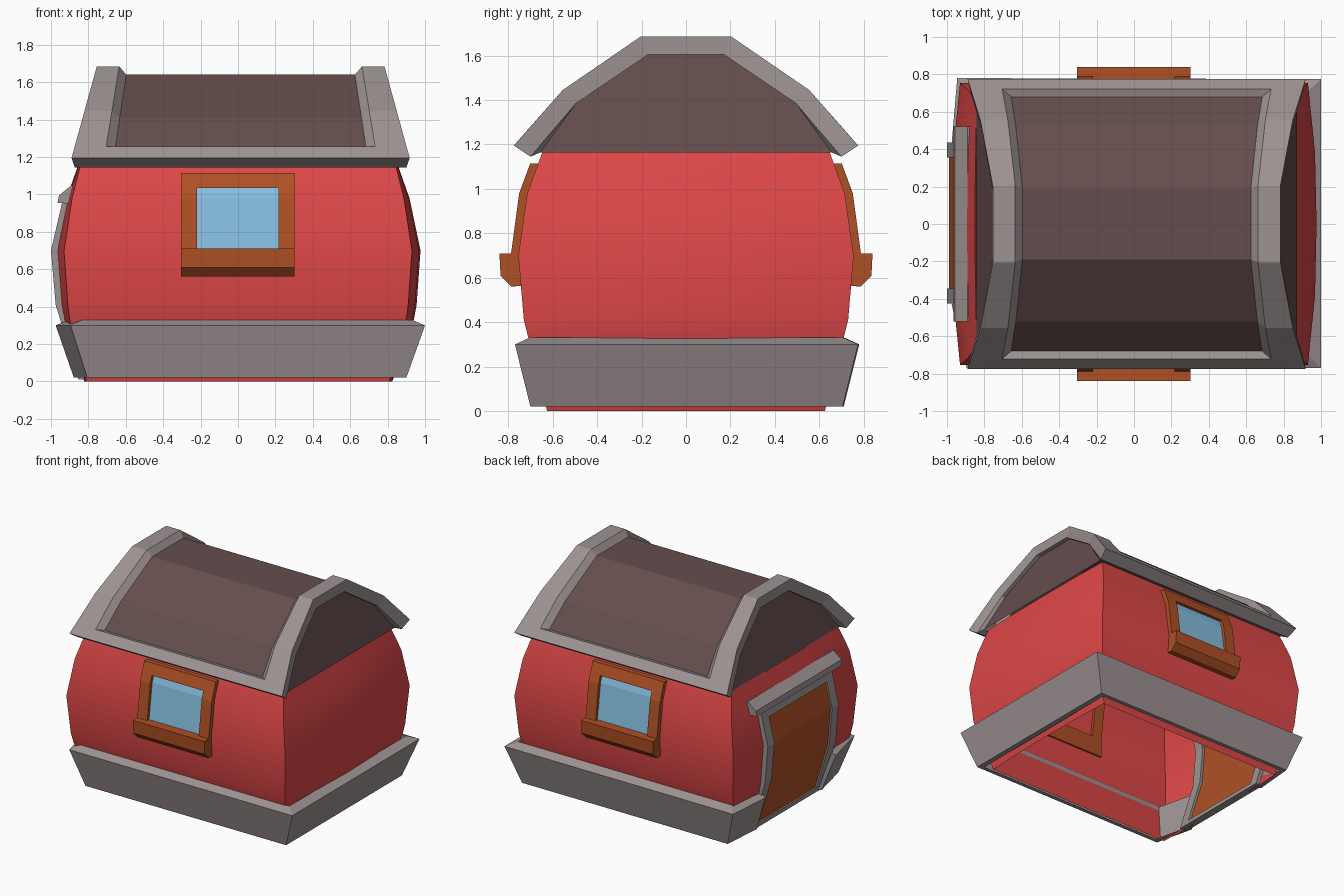
import bpy, bmesh, math

if "Cube" in bpy.data.objects:
    bpy.data.objects.remove(bpy.data.objects["Cube"])


def material(name, rgb):
    m = bpy.data.materials.new(name)
    m.diffuse_color = (*rgb, 1)
    m.use_nodes = True
    m.node_tree.nodes["Principled BSDF"].inputs["Base Color"].default_value = m.diffuse_color
    return m


RED = material("wall_red", (0.74, 0.064, 0.064))
GREY = material("trim_grey", (0.34, 0.29, 0.29))
BROWN = material("roof_brown", (0.13, 0.073, 0.073))
WOOD = material("wood_orange", (0.43, 0.08, 0.018))
GLASS = material("glass_blue", (0.24, 0.52, 0.75))


def make(name, verts, faces, mats, slots=None, fix=True):
    me = bpy.data.meshes.new(name)
    me.from_pydata(verts, [], faces)
    for m in mats:
        me.materials.append(m)
    if slots:
        for p, s in zip(me.polygons, slots):
            p.material_index = s
    if fix:
        bm = bmesh.new()
        bm.from_mesh(me)
        bmesh.ops.recalc_face_normals(bm, faces=bm.faces)
        bm.to_mesh(me)
        bm.free()
    ob = bpy.data.objects.new(name, me)
    bpy.context.collection.objects.link(ob)
    return ob


def lerp(table, z):
    for (z0, a), (z1, b) in zip(table, table[1:]):
        if z <= z1:
            return a + (b - a) * (z - z0) / (z1 - z0)
    return table[-1][1]


def prism(name, prof, axis, a, b, mat):
    """Extrude a (depth, z) profile along x or y."""
    n = len(prof)
    put = (lambda t, d, z: (t, d, z)) if axis == "x" else (lambda t, d, z: (d, t, z))
    v = [put(t, d, z) for t in (a, b) for d, z in prof]
    f = [(i, (i + 1) % n, n + (i + 1) % n, n + i) for i in range(n)]
    f += [tuple(range(n)), tuple(range(n, 2 * n))]
    return make(name, v, f, [mat])


def curved(table, z0, z1, out, inn, sign):
    """Closed profile that follows a bulging wall between two heights."""
    zs = [z0] + [z for z, _ in table if z0 + .01 < z < z1 - .01] + [z1]
    return ([(sign * (lerp(table, z) + out), z) for z in zs]
            + [(sign * (lerp(table, z) + inn), z) for z in reversed(zs)])


# Bulging wall shell, open below, with a doorway on the left
ZS = [0, .33, .41, .70, .98, 1.17]
WALL_Y = list(zip(ZS, [.625, .71, .73, .755, .715, .645]))
CORNER_X = [.81, .90, .91, .93, .887, .84]
MIDDLE_X = [.825, .94, .955, .976, .917, .85]
FR = [-1, -.5, 0, .5, 1]
verts, faces = [], []
for (z, y), cx, mx in zip(WALL_Y, CORNER_X, MIDDLE_X):
    side = [(cx + (mx - cx) * (1 - abs(t) ** 2.5), t * y, z) for t in FR]
    verts += side + [(-a, -b, c) for a, b, c in side]
for r in range(5):
    for c in range(10):
        if c in (6, 7) and r < 4:
            continue
        d = (c + 1) % 10
        faces.append((r * 10 + c, r * 10 + d, r * 10 + 10 + d, r * 10 + 10 + c))
walls = make("walls", verts, faces, [RED], fix=False)
bpy.context.view_layer.objects.active = walls
walls.select_set(True)
bpy.ops.object.shade_smooth_by_angle(angle=math.radians(35))

# Sloping stone base, broken at the door
path = [(-.975, -.43), (-.895, -.77), (1, -.77), (1, .775), (-.945, .78), (-.975, .43)]
rings = [(1, 1, .30), (.93, .915, .33), (.86, .87, .02), (.9, .91, .02)]
verts = [(x * sx, y * sy, z) for x, y in path for sx, sy, z in rings]
faces = [(i * 4 + k, i * 4 + (k + 1) % 4, i * 4 + 4 + (k + 1) % 4, i * 4 + 4 + k)
         for i in range(5) for k in range(4)]
faces += [(0, 1, 2, 3), (20, 21, 22, 23)]
make("base_trim", verts, faces, [GREY])


# Roof: rings from gable, round the grey border, to the sunken brown panel
def roof_ring(half, inset_low, inset_top):
    prof = half + [(-y, z) for y, z in reversed(half)]

    def px(z):
        t = (z - 1.195) / .49
        return .903 - .135 * t - inset_low - (inset_top - inset_low) * t
    left = [(.013 - px(z), y, z) for y, z in prof]
    right = [(.015 + px(z), y, z) for y, z in reversed(prof)]
    return left + right


knee, ridge = (-.555, 1.445), (-.205, 1.685)
low_knee, low_ridge = (-.495, 1.385), (-.17, 1.605)
rings = [roof_ring([(-.655, 1.165), low_knee, low_ridge], .055, .055),
         roof_ring([(-.70, 1.145), low_knee, low_ridge], .03, .02),
         roof_ring([(-.775, 1.195), knee, ridge], 0, 0),
         roof_ring([(-.722, 1.256), knee, ridge], .175, .12),
         roof_ring([(-.68, 1.245), (-.525, 1.41), (-.19, 1.64)], .225, .165)]
verts = [v for r in rings for v in r]
faces = [(k * 12 + i, k * 12 + (i + 1) % 12, k * 12 + 12 + (i + 1) % 12, k * 12 + 12 + i)
         for k in range(4) for i in range(12)]
slots = [0] * len(faces)
faces += [(48 + i, 49 + i, 48 + 10 - i, 48 + 11 - i) for i in range(5)]
faces += [tuple(range(6)), tuple(range(6, 12))]
slots += [1] * 7
make("roof", verts, faces, [GREY, BROWN], slots)

# Front and back windows
for s, tag in ((-1, "front"), (1, "back")):
    for a, b, side in ((-.305, -.22, "left"), (.217, .302, "right")):
        prism(f"{tag}_window_{side}_jamb", curved(WALL_Y, .69, 1.115, .036, -.02, s), "x", a, b, WOOD)
    prism(f"{tag}_window_head", curved(WALL_Y, 1.035, 1.115, .036, -.02, s), "x", -.22, .217, WOOD)
    prism(f"{tag}_window_glass", curved(WALL_Y, .70, 1.04, .012, .004, s), "x", -.225, .222, GLASS)
    prism(f"{tag}_window_sill", [(s * .73, .71), (s * .84, .71), (s * .835, .61),
                                 (s * .785, .56), (s * .73, .565)], "x", -.305, .302, WOOD)

# Door on the left, bent to follow the wall
DOOR_X = [(0, .85), (.41, .975), (.70, 1.0), (.98, .935)]
for a, b, side in ((-.425, -.345, "front"), (.355, .435, "back")):
    prism(f"door_{side}_post", curved(DOOR_X, .01, .97, 0, -.06, -1), "y", a, b, GREY)
prism("door_head", curved(DOOR_X, .89, .97, 0, -.06, -1), "y", -.345, .355, GREY)
prism("door_threshold", curved(DOOR_X, .01, .05, 0, -.06, -1), "y", -.345, .355, GREY)
prism("door_panel", curved(DOOR_X, .03, .91, -.012, -.04, -1), "y", -.35, .36, WOOD)
prism("door_lintel", [(-.965, .955), (-.957, .995), (-.89, 1.05), (-.865, 1.04), (-.88, .95)],
      "y", -.52, .52, GREY)
